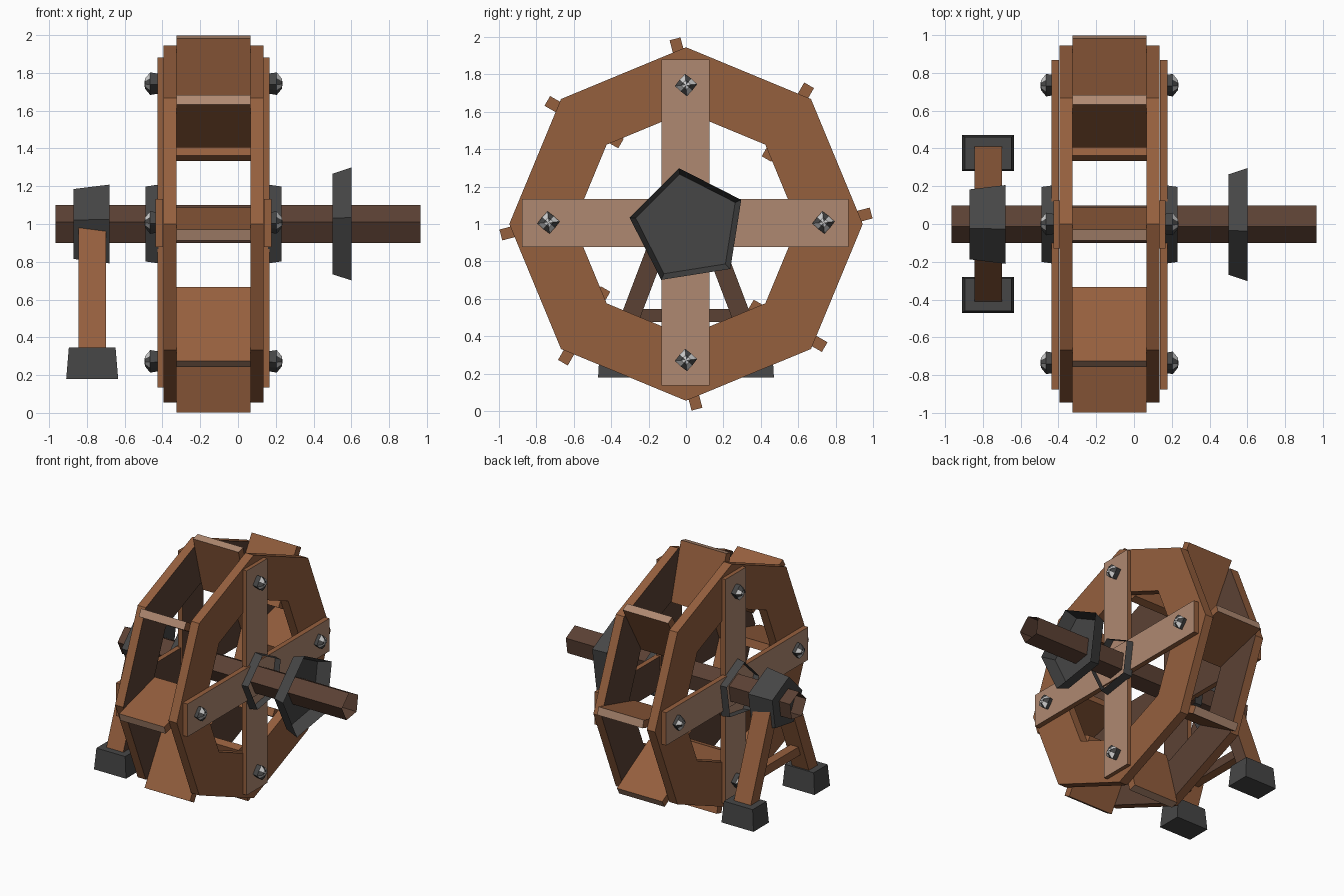
import bpy, bmesh, math
from mathutils import Vector, Matrix

if "Cube" in bpy.data.objects:
    bpy.data.objects.remove(bpy.data.objects["Cube"])

def material(name, col):
    m = bpy.data.materials.new(name)
    m.diffuse_color = (*col, 1)
    m.use_nodes = True
    m.node_tree.nodes["Principled BSDF"].inputs["Base Color"].default_value = m.diffuse_color
    return m

WOOD = material("brown wood", (0.30, 0.115, 0.048))
TAN = material("pale weathered wood", (0.43, 0.25, 0.165))
DARK = material("dark axle wood", (0.105, 0.053, 0.034))
IRON = material("dark iron", (0.061, 0.061, 0.061))
STEEL = material("bright steel", (0.60, 0.60, 0.60))

CX, CZ = -0.13, 1.0            # wheel middle plane and axle height
START = math.radians(99)       # turn of the five-sided iron parts


def finish(name, bm, mats):
    bmesh.ops.recalc_face_normals(bm, faces=bm.faces[:])
    me = bpy.data.meshes.new(name)
    bm.to_mesh(me)
    bm.free()
    for m in mats:
        me.materials.append(m)
    ob = bpy.data.objects.new(name, me)
    bpy.context.collection.objects.link(ob)
    return ob


def loop(bm, x, r, y, z, sides, start, odd=1.0):
    """Ring of vertices round x; odd scales every second radius."""
    out = []
    for i in range(sides):
        a, q = start + i * math.tau / sides, r * (odd if i % 2 else 1)
        out.append(bm.verts.new((x, y + q * math.cos(a), z + q * math.sin(a))))
    return out


def bridge(bm, a, b):
    n = len(a)
    return [bm.faces.new((a[i], a[(i + 1) % n], b[(i + 1) % n], b[i])) for i in range(n)]


def pentagon_tube(name, profile, mat, caps):
    """Five-sided stack of (x, radius), centred by its bounding box on the axle."""
    bm = bmesh.new()
    rings = [loop(bm, x, r, 0.038 * r, CZ - 0.048 * r, 5, START) for x, r in profile]
    bridge(bm, rings[0], rings[1])
    for ring, cap in zip(rings, caps):
        if cap:
            bm.faces.new(ring)
    return finish(name, bm, [mat])


def bolt(name, s, y, z):
    """Diamond bolt whose pointed head alternates steel and iron facets."""
    bm = bmesh.new()
    rings = [loop(bm, CX + s * x, r, y, z, 8, math.radians(95), 0.74) for x, r in
             ((0.285, 0.052), (0.335, 0.06), (0.362, 0.027), (0.366, 0.002))]
    for k in range(3):
        for i, f in enumerate(bridge(bm, rings[k], rings[k + 1])):
            f.material_index = 1 if k and i % 2 == 0 else 0
    bm.faces.new(rings[0])
    bm.faces.new(rings[-1])
    return finish(name, bm, [IRON, STEEL])


def box(name, size, centre, mats, rot=0.0, accents=(), taper=1.0):
    """Box turned about x; each local accent direction takes the next material."""
    bm = bmesh.new()
    bmesh.ops.create_cube(bm, size=1)
    for v in bm.verts:
        s = taper if v.co.z > 0 else 1
        v.co = Vector((v.co.x * size[0] * s, v.co.y * size[1] * s, v.co.z * size[2]))
    bm.normal_update()
    for f in bm.faces:
        for i, d in enumerate(accents):
            if f.normal.dot(Vector(d)) > 0.9:
                f.material_index = i + 1
    bm.transform(Matrix.Translation(centre) @ Matrix.Rotation(rot, 4, 'X'))
    return finish(name, bm, mats)


# Axle (open tube), end bowl and bearing block
pentagon_tube("axle", [(-0.965, 0.106), (0.965, 0.106)], DARK, (False, False))
pentagon_tube("end_bowl", [(0.5, 0.283), (0.6, 0.318)], IRON, (True, False))
pentagon_tube("bearing_block", [(-0.87, 0.197), (-0.68, 0.222)], IRON, (True, True))

# Both wheel sides: rim with dark inner face, cross planks, hub ring, bolts
for side, s in (("right", 1), ("left", -1)):
    bm = bmesh.new()
    xi, xo = CX + s * 0.195, CX + s * 0.265
    rings = [loop(bm, x, r, 0, CZ, 8, 0) for x, r in
             ((xo, 0.6), (xo, 0.945), (xi, 0.945), (xi, 0.6))]
    for i in range(4):
        for f in bridge(bm, rings[i], rings[(i + 1) % 4]):
            f.material_index = 1 if i == 2 else 0
    finish(side + "_rim", bm, [WOOD, DARK])

    faces = ((s, 0, 0), (-s, 0, 0))
    box(side + "_upright_plank", (0.04, 0.255, 1.745), (CX + s * 0.276, -0.003, 1.008),
        [WOOD, TAN, DARK], accents=faces)
    box(side + "_level_plank", (0.04, 1.745, 0.255), (CX + s * 0.288, -0.003, 1.005),
        [WOOD, TAN, DARK], accents=faces)
    pentagon_tube(side + "_hub_ring", [(CX + s * 0.29, 0.222), (CX + s * 0.36, 0.211)],
                  IRON, (False, False))
    for i in range(4):
        a = i * math.pi / 2
        bolt(side + "_bolt", s, 0.735 * math.cos(a), 1.008 + 0.735 * math.sin(a))

# Eight paddles, each tilted 15 degrees from the radius
for i in range(8):
    a = i * math.pi / 4
    box("paddle", (0.39, 0.06, 0.455), (CX, 0.77 * math.cos(a), CZ + 0.77 * math.sin(a)),
        [WOOD, TAN], rot=a + math.radians(15) - math.pi / 2, accents=[(0, 0, 1)])

# Stand: two leaning legs with dark wheel-side faces, feet and a brace
for side, s in (("front", -1), ("back", 1)):
    low, high = Vector((-0.772, s * 0.378, 0.29)), Vector((-0.772, s * 0.118, 0.975))
    d = high - low
    box(side + "_leg", (0.145, 0.1, d.length), (low + high) / 2, [WOOD, DARK],
        rot=math.atan2(-d.y, d.z), accents=[(1, 0, 0)])
    box(side + "_foot", (0.275, 0.19, 0.165), (-0.772, s * 0.375, 0.2625), [IRON], taper=0.9)
box("stand_brace", (0.07, 0.58, 0.07), (-0.772, 0, 0.51), [WOOD, DARK], accents=[(1, 0, 0)])
